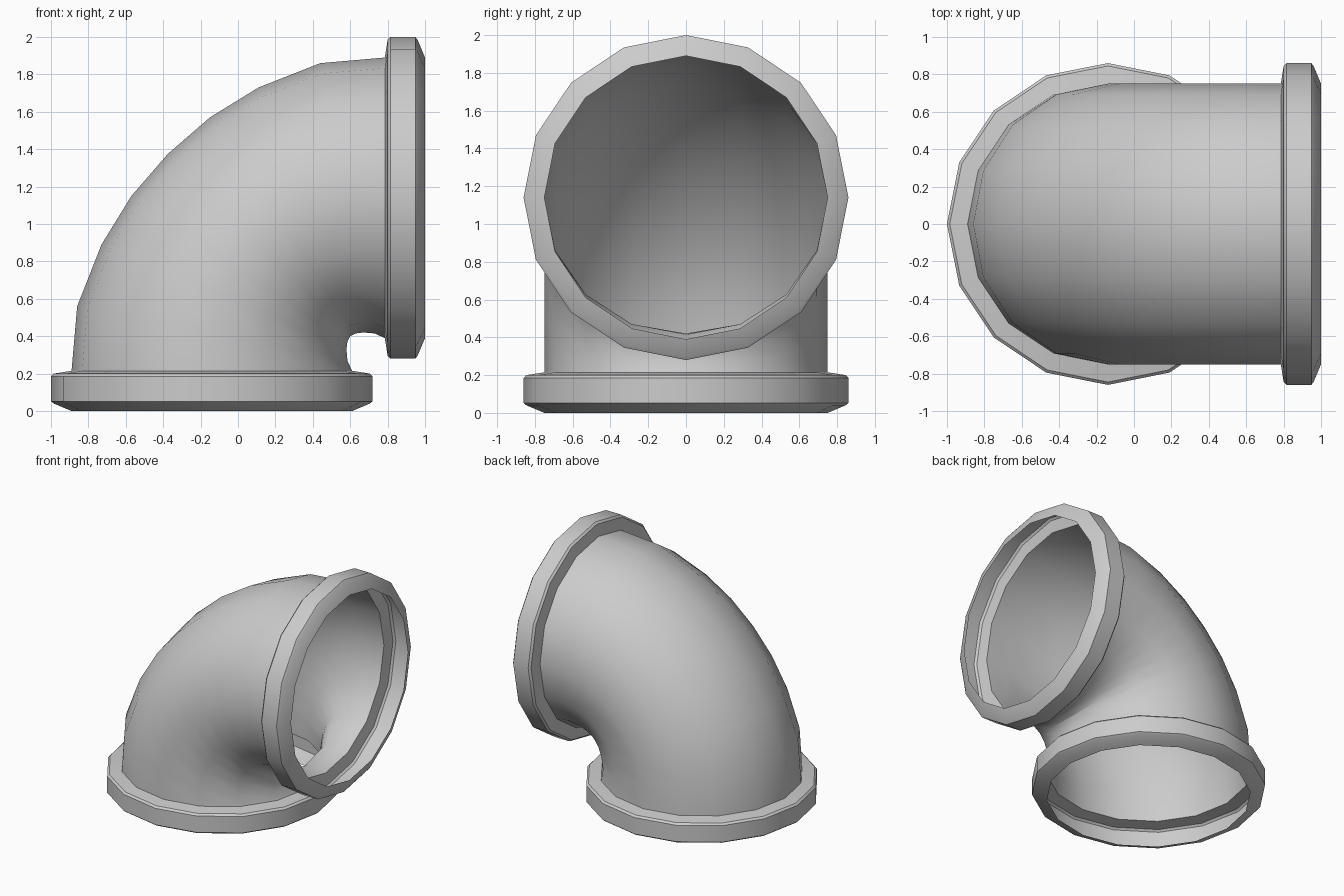
import bpy, bmesh, math
from mathutils import Vector

if "Cube" in bpy.data.objects:
    bpy.data.objects.remove(bpy.data.objects["Cube"])

SIDES = 16
PIPE_R = 0.75
AXIS = 0.94                      # centre line distance from the bend corner
CORNER = Vector((0.80, 0, 0.20))  # centre of the bend


def loft(name, rings):
    """Skin a list of (inner, outer, half_width) rings into an open tube."""
    bm = bmesh.new()
    loops = []
    for inner, outer, width in rings:
        mid, arm = (inner + outer) / 2, (outer - inner) / 2
        loops.append([bm.verts.new(mid + arm * math.cos(a) + Vector((0, width * math.sin(a), 0)))
                      for a in (2 * math.pi * i / SIDES for i in range(SIDES))])
    for low, high in zip(loops, loops[1:]):
        for i in range(SIDES):
            j = (i + 1) % SIDES
            bm.faces.new((low[i], low[j], high[j], high[i]))
    bmesh.ops.recalc_face_normals(bm, faces=bm.faces[:])
    mesh = bpy.data.meshes.new(name)
    bm.to_mesh(mesh)
    bm.free()
    obj = bpy.data.objects.new(name, mesh)
    bpy.context.collection.objects.link(obj)
    bpy.ops.object.select_all(action='DESELECT')
    bpy.context.view_layer.objects.active = obj
    obj.select_set(True)
    bpy.ops.object.shade_smooth_by_angle(angle=math.radians(30))
    return obj


def place(dx, dz, swap=False):
    """Bend-plane point; swap mirrors it to the other arm of the elbow."""
    if swap:
        dx, dz = dz, dx
    return CORNER + Vector((-dx, 0, dz))


# bend: outer and inner silhouette of the first half, mirrored for the second
outer = [(1.69, 0.015), (1.66, 0.36), (1.53, 0.69), (1.37, 0.95), (1.175, 1.175)]
inner = [(0.19, 0.015), (0.215, 0.07), (0.22, 0.13), (0.215, 0.17), (0.20, 0.20)]
half = list(zip(inner, outer))
rings = [(place(*i), place(*o), PIPE_R) for i, o in half]
rings += [(place(*i, swap=True), place(*o, swap=True), PIPE_R) for i, o in half[-2::-1]]
loft("elbow_bend", rings)

# hollow flange collars: (distance from open end, radius)
profile = [(0, 0.75), (0.04, 0.845), (0.052, 0.86), (0.185, 0.86), (0.2, 0.845), (0.215, 0.75)]
for name, swap in (("bottom_flange", False), ("side_flange", True)):
    loft(name, [(place(AXIS - r, d - 0.2, swap), place(AXIS + r, d - 0.2, swap), r)
                for d, r in profile])
